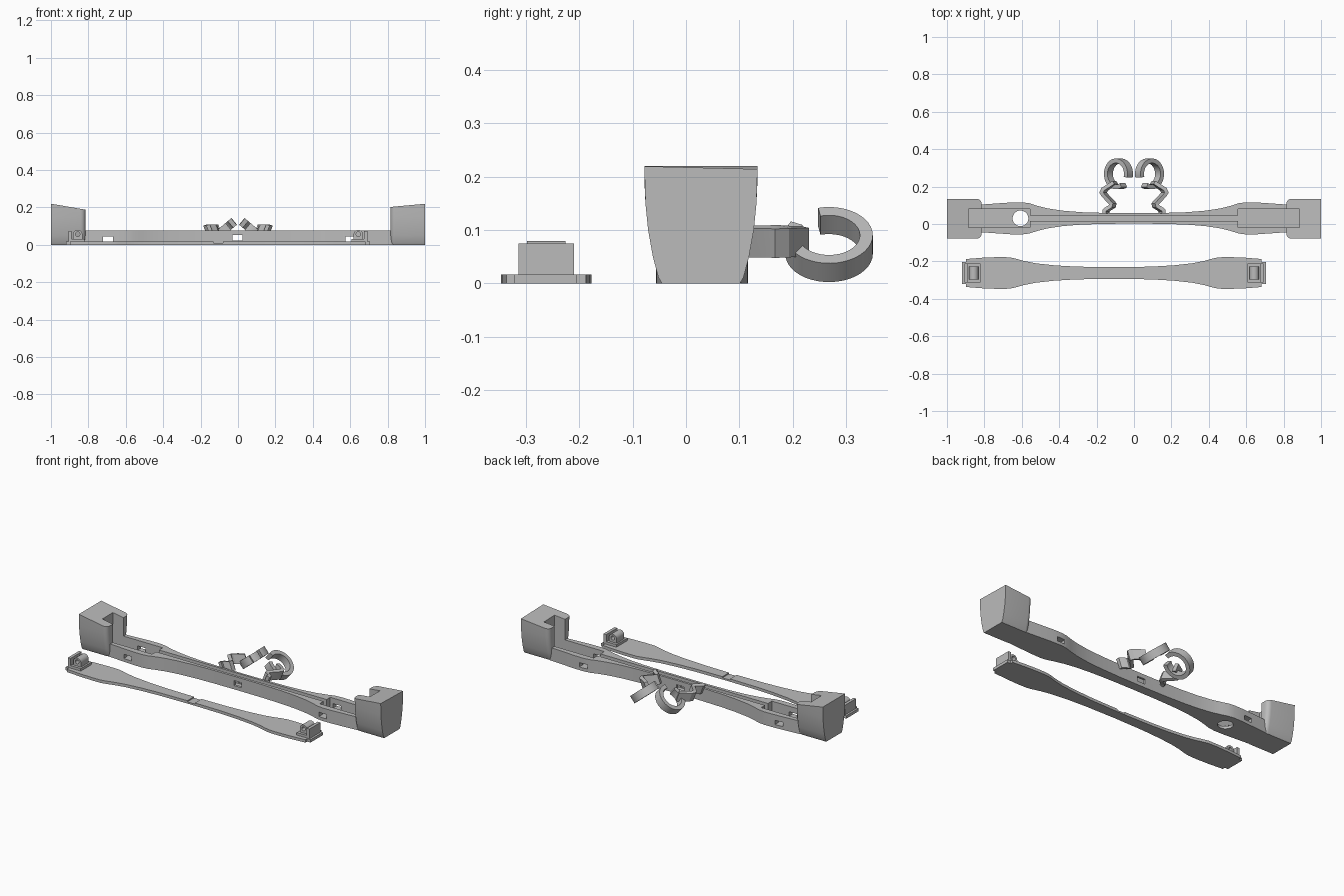
import bpy, bmesh, math
from mathutils import Vector

if "Cube" in bpy.data.objects:
    bpy.data.objects.remove(bpy.data.objects["Cube"])

grey = bpy.data.materials.new("plain grey")
grey.diffuse_color = (0.5, 0.5, 0.5, 1)
grey.use_nodes = True
grey.node_tree.nodes["Principled BSDF"].inputs["Base Color"].default_value = grey.diffuse_color


def loft(name, rings):
    """Skin a closed solid through equal-length rings of points."""
    bm = bmesh.new()
    vs = [[bm.verts.new(p) for p in r] for r in rings]
    n = len(vs[0])
    for a, b in zip(vs, vs[1:]):
        for i in range(n):
            j = (i + 1) % n
            bm.faces.new((a[i], a[j], b[j], b[i]))
    bm.faces.new(vs[0][::-1])
    bm.faces.new(vs[-1])
    bmesh.ops.recalc_face_normals(bm, faces=bm.faces)
    me = bpy.data.meshes.new(name)
    bm.to_mesh(me)
    bm.free()
    me.materials.append(grey)
    ob = bpy.data.objects.new(name, me)
    bpy.context.collection.objects.link(ob)
    return ob


def prism(name, outline, offset):
    off = Vector(offset)
    pts = [Vector(p) for p in outline]
    return loft(name, [pts, [p + off for p in pts]])


def box(name, x0, x1, y0, y1, z0, z1):
    return prism(name, [(x0, y0, z0), (x1, y0, z0), (x1, y1, z0), (x0, y1, z0)],
                 (0, 0, z1 - z0))


def cut(ob, cutters):
    """Subtract the cutters and remove them."""
    for c in cutters:
        m = ob.modifiers.new("cut", 'BOOLEAN')
        m.operation, m.solver, m.object = 'DIFFERENCE', 'EXACT', c
    bpy.context.view_layer.update()
    dg = bpy.context.evaluated_depsgraph_get()
    me = bpy.data.meshes.new_from_object(ob.evaluated_get(dg))
    ob.modifiers.clear()
    ob.data = me
    for c in cutters:
        bpy.data.objects.remove(c)


def smooth(ob):
    bpy.ops.object.select_all(action='DESELECT')
    ob.select_set(True)
    bpy.context.view_layer.objects.active = ob
    bpy.ops.object.shade_smooth_by_angle(angle=math.radians(28))


def waisted(name, half, xc, yc, height):
    """Bar with a slim waist, mirrored about its centre."""
    side = [(-d, w) for d, w in half[:0:-1]] + half
    pts = [(xc + d, yc - w, 0) for d, w in side]
    pts += [(xc + d, yc + w, 0) for d, w in side[::-1]]
    return prism(name, pts, (0, 0, height))


def ribbon(name, path, thick, axis, width):
    """Band of constant thickness following a path, extruded along axis."""
    axis = Vector(axis).normalized()
    path = [Vector(p) for p in path]
    left, right = [], []
    for i, p in enumerate(path):
        d0 = (p - path[max(i - 1, 0)]).normalized()
        d1 = (path[min(i + 1, len(path) - 1)] - p).normalized()
        n = axis.cross(d0 + d1).normalized()
        k = thick / 2 / max(0.6, n.dot(axis.cross(d1 if i == 0 else d0).normalized()))
        left.append(p + n * k - axis * width / 2)
        right.append(p - n * k - axis * width / 2)
    bands = []
    for a, b in zip(left, right):
        bands.append([a, b, b + axis * width, a + axis * width])
    return loft(name, bands)


# Main beam
BEAM = [(0, .028), (.15, .029), (.28, .033), (.38, .041), (.46, .053), (.52, .068),
        (.56, .081), (.6, .086), (.66, .085), (.76, .078), (.83, .073)]
beam = waisted("main_beam", BEAM, 0, .03, .078)
cutters = [box("groove_cut", -.6, .6, .017, .045, .018, .2)]
for s in (-1, 1):
    a, b = sorted((s * .555, s * .885))
    cutters.append(box("pocket_cut", a, b, -.02, .08, .016, .3))
for x, z0, z1 in ((-.695, .019, .045), (-.003, .022, .052), (.6, .019, .045)):
    cutters.append(box("window_cut", x - .026, x + .026, -.2, .2, z0, z1))
hole = [(-.607 + .042 * math.cos(i * math.pi / 20), .03 + .042 * math.sin(i * math.pi / 20), -.1)
        for i in range(40)]
cutters.append(prism("hole_cut", hole, (0, 0, .4)))
cut(beam, cutters)
smooth(beam)

# End caps: flared sides, sloping tops, rounded inner corners, central slot
FLARE = [(0, .073), (.012, .08), (.05, .090), (.1, .099), (.15, .104), (1, .106)]
for s, label in ((-1, "left"), (1, "right")):
    def section(x, inset):
        if s < 0:
            top, tilt = .188 + (x - .815) / .185 * .032, 0
        else:
            top, tilt = .2 + (x - .815) / .185 * .017, .025
        pts = []
        for side, prof in ((-1, FLARE), (1, FLARE[::-1])):
            for z, w in prof:
                y = side * (w - inset)
                pts.append((s * x, .028 + y, min(z, top - tilt * y)))
        return pts
    rings = [section(.815, .026)]
    for k in range(1, 6):
        t = k / 5 * math.pi / 2
        rings.append(section(.815 + .026 * (1 - math.cos(t)), .026 * (1 - math.sin(t))))
    rings += [section(1, 0)]
    cap = loft(label + "_end_cap", rings)
    a, b = sorted((s * .7, s * .885))
    cut(cap, [box("slot_cut", a, b, -.02, .08, .016, .4)])
    smooth(cap)

# Cover plate with a shallow notch near its middle
PLATE = [(0, .031), (.2, .034), (.32, .041), (.42, .052), (.48, .064), (.53, .078),
         (.56, .084), (.62, .085), (.7, .082), (.812, .073)]
XC, YC = -.107, -.262
plate = waisted("cover_plate", PLATE, XC, YC, .017)
plate_cuts = [box("notch_cut", -.13, -.08, -.5, 0, .010, .1)]
for s in (-1, 1):
    a, b = sorted((XC + s * .79, XC + s * .9))
    for y in (-.335, -.19):
        plate_cuts.append(box("corner_cut", a, b, y - .014, y + .014, -.1, .1))
cut(plate, plate_cuts)
smooth(plate)

# Latch at each end of the plate: end wall, low seat and pierced lug
for s, label in ((-1, "left"), (1, "right")):
    def span(d0, d1):
        return sorted((XC + s * d0, XC + s * d1))
    box(label + "_latch_wall", *span(.782, .8), YC - .052, YC + .052, .01, .075)
    box(label + "_latch_seat", *span(.715, .79), YC - .052, YC + .052, .01, .032)
    lx, r = XC + s * .75, .025
    arch = [(lx + r, YC - .036, .02)]
    for i in range(13):
        t = math.pi * i / 12
        arch.append((lx + r * math.cos(t), YC - .036, .055 + r * math.sin(t)))
    arch.append((lx - r, YC - .036, .02))
    lug = prism(label + "_latch_lug", arch, (0, .072, 0))
    pin = [(lx + .012 * math.cos(i * math.pi / 10), YC - .1, .057 + .012 * math.sin(i * math.pi / 10))
           for i in range(20)]
    cut(lug, [prism("pin_cut", pin, (0, .2, 0))])
    smooth(lug)

# Spring clips behind the beam: zigzag spring plus tilted open ring
tilt = math.radians(40)
for s, label in ((-1, "left"), (1, "right")):
    zig = [(.155, .055), (.155, .072), (.142, .082), (.122, .094), (.118, .108), (.13, .122),
           (.158, .15), (.17, .168), (.162, .186), (.135, .203), (.105, .222)]
    spring = ribbon(label + "_clip_spring", [(s * (x - .005), y, .079) for x, y in zig],
                    .02, (s * .35, 0, .94), .058)
    smooth(spring)
    u = Vector((s * math.cos(tilt), 0, -math.sin(tilt)))
    axis = Vector((s * math.sin(tilt), 0, math.cos(tilt)))
    c = Vector((s * .083, .268, .073))
    arc = []
    for i in range(37):
        t = math.radians(195 - 315 * i / 36)
        arc.append(c + .07 * (math.cos(t) * u + math.sin(t) * Vector((0, 1, 0))))
    smooth(ribbon(label + "_clip_ring", arc, .024, axis, .046))
